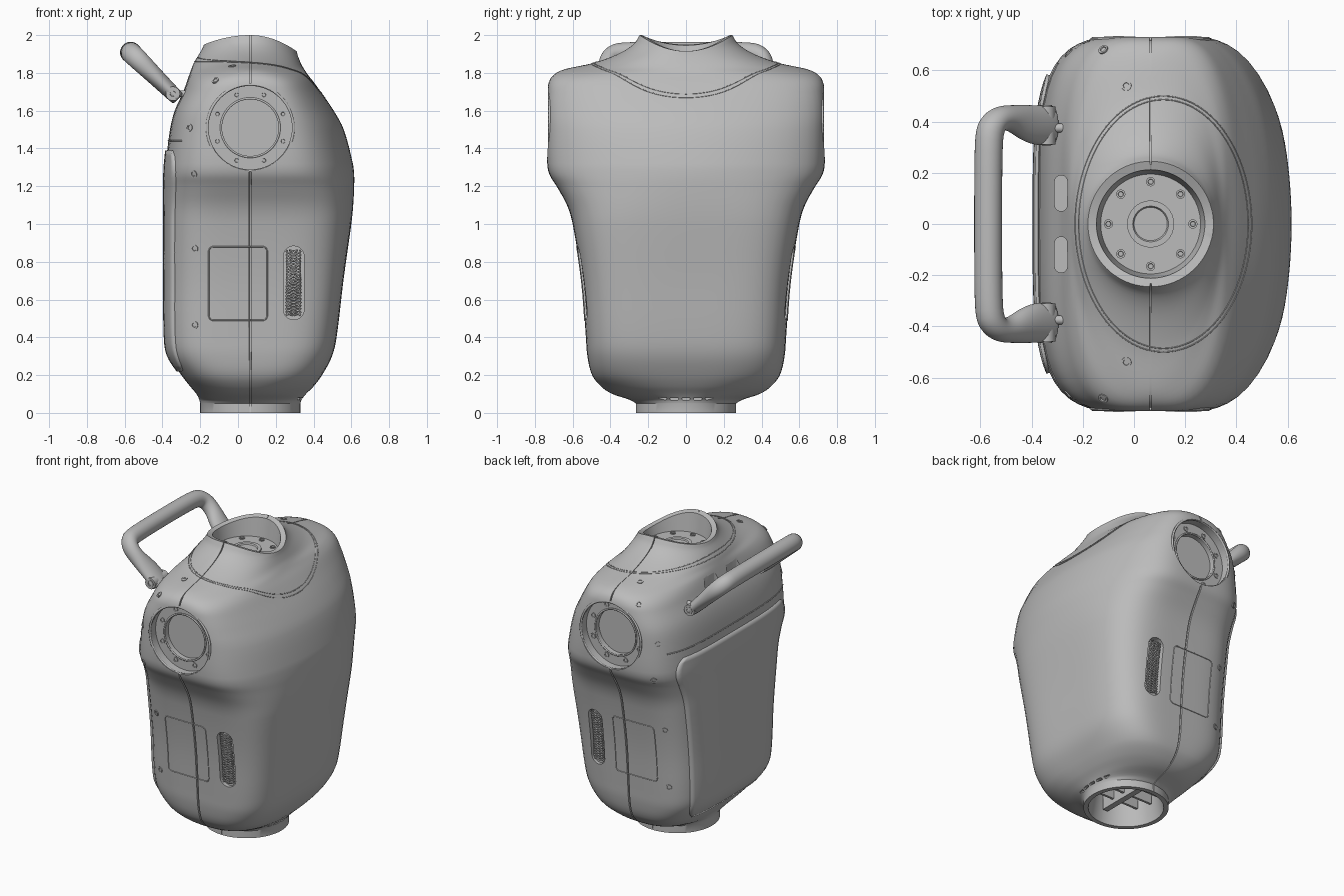
import bpy, bmesh
from math import sin, cos, pi, copysign
from mathutils import Vector
from mathutils.bvhtree import BVHTree

cube = bpy.data.objects.get("Cube")
if cube:
    bpy.data.objects.remove(cube)

grey = bpy.data.materials.new("shell grey")
grey.use_nodes = True
grey.diffuse_color = (0.5, 0.5, 0.5, 1)
grey.node_tree.nodes["Principled BSDF"].inputs["Base Color"].default_value = (0.5, 0.5, 0.5, 1)

CX = 0.065                      # centre line of neck, arms and seam
ARM_Z = 1.51
NECK_Z = 1.86
TAU = 2 * pi


def finish(name, bm):
    bmesh.ops.recalc_face_normals(bm, faces=bm.faces)
    mesh = bpy.data.meshes.new(name)
    bm.to_mesh(mesh)
    bm.free()
    ob = bpy.data.objects.new(name, mesh)
    bpy.context.collection.objects.link(ob)
    mesh.materials.append(grey)
    return ob


def select(ob):
    bpy.ops.object.select_all(action='DESELECT')
    ob.select_set(True)
    bpy.context.view_layer.objects.active = ob


def smooth(ob, angle=0.6):
    select(ob)
    bpy.ops.object.shade_smooth_by_angle(angle=angle)
    return ob


def loft(name, rings, closed=True):
    """Skin a list of rings; closed rings also get end caps."""
    bm = bmesh.new()
    loops = [[bm.verts.new(p) for p in ring] for ring in rings]
    n = len(loops[0])
    for a, b in zip(loops, loops[1:]):
        for i in range(n if closed else n - 1):
            j = (i + 1) % n
            bm.faces.new((a[i], a[j], b[j], b[i]))
    if closed:
        bm.faces.new(loops[0])
        bm.faces.new(loops[-1])
    return finish(name, bm)


def place(axis, a, b, d):
    return {'x': (d, a, b), 'y': (a, d, b), 'z': (a, b, d)}[axis]


def stadium(a, b, w, h, n=32):
    """Rounded slot outline; a circle when w equals h."""
    r, pts = min(w, h) / 2, []
    for i in range(n):
        t = TAU * (i + 0.5) / n
        pts.append((a + r * cos(t) + copysign(w / 2 - r, cos(t)),
                    b + r * sin(t) + copysign(h / 2 - r, sin(t))))
    return pts


def prism(name, outline, axis, lo, hi):
    return loft(name, [[place(axis, a, b, d) for a, b in outline] for d in (lo, hi)])


def lathe(name, profile, loc, normal, n=24):
    q = Vector(normal).to_track_quat('Z', 'Y')
    smooth(loft(name, [[Vector(loc) + q @ Vector((r * cos(TAU * i / n), r * sin(TAU * i / n), h))
                        for i in range(n)] for r, h in profile]))


def bolt(name, loc, normal, r=0.02):
    lathe(name, [(r, -0.01), (r, 0.004), (r * 0.6, 0.004), (r * 0.5, -0.004)], loc, normal, 16)


def tube(name, pts, radius, cyclic=True):
    cu = bpy.data.curves.new(name, 'CURVE')
    cu.dimensions = '3D'
    cu.bevel_depth = radius
    cu.bevel_resolution = 1
    sp = cu.splines.new('POLY')
    sp.points.add(len(pts) - 1)
    for p, co in zip(sp.points, pts):
        p.co = (*co, 1)
    sp.use_cyclic_u = cyclic
    ob = bpy.data.objects.new(name, cu)
    bpy.context.collection.objects.link(ob)
    cu.materials.append(grey)
    select(ob)
    bpy.ops.object.convert(target='MESH')


# Torso sections: height, back x, front x, half width, squareness
KEYS = [(0.05, -.2, .33, .265, 2), (0.07, -.205, .337, .3, 2), (0.1, -.22, .36, .39, 2.3),
        (0.14, -.253, .4, .45, 2.6), (0.2, -.3, .445, .497, 2.9), (0.3, -.365, .498, .522, 3.1),
        (0.4, -.382, .522, .53, 3.2), (0.7, -.385, .558, .553, 3.2), (1.0, -.385, .6, .6, 3.2),
        (1.1, -.385, .61, .63, 3.1), (1.2, -.385, .615, .685, 3), (1.26, -.385, .615, .722, 3),
        (1.32, -.382, .608, .735, 3), (1.5, -.36, .56, .737, 3), (1.6, -.335, .507, .737, 3),
        (1.7, -.29, .438, .733, 2.8), (1.75, -.272, .402, .726, 2.6), (1.79, -.258, .37, .7, 2.3),
        (1.82, -.247, .35, .64, 2), (1.85, -.235, .333, .5, 2), (1.9, -.21, .318, .36, 2),
        (1.95, -.19, .312, .28, 2), (2.0, -.18, .31, .245, 2)]


def section(z):
    i = max(k for k in range(len(KEYS) - 1) if KEYS[k][0] <= z or k == 0)
    a, b = KEYS[i], KEYS[i + 1]
    p, q = KEYS[max(i - 1, 0)], KEYS[min(i + 2, len(KEYS) - 1)]
    h = b[0] - a[0]
    t = (z - a[0]) / h
    out = []
    for k in range(1, 5):
        ma = (b[k] - p[k]) / (b[0] - p[0]) * h
        mb = (q[k] - a[k]) / (q[0] - a[0]) * h
        out.append((2 * t**3 - 3 * t**2 + 1) * a[k] + (t**3 - 2 * t**2 + t) * ma
                   + (3 * t**2 - 2 * t**3) * b[k] + (t**3 - t**2) * mb)
    return out


def point(z, t, grow=0.0, sec=None):
    back, front, w, n = sec or section(z)
    c, s = cos(t), sin(t)
    # The chest is bowed with tight corners, the back is flatter
    bow = 1.45 * max(w - .55, 0) * max(min(n - 2, 1), 0) if c > 0 else 0
    n += (n - 2) * (max(w - .4, 0) * 6 if c > 0 else 1)
    k = (abs(c)**n + abs(s)**n)**(-1 / n)
    reach = front - CX if c > 0 else CX - back
    u = min(max((z - 1.84) / 0.16, 0), 1)
    drop = (0.085 if c > 0 else 0.05) * c * c * u * u
    return (CX + c * k * (reach + grow) * (1 - bow * (s * k)**2), s * k * (w + grow), z - drop)


# Angles round the torso, with a narrow groove at each side for the seam
angles = [(TAU * i / 96, 0) for i in range(96) if i not in (24, 72)]
for mid in (pi / 2, 3 * pi / 2):
    angles += [(mid - .013, 0), (mid - .012, -.012), (mid + .012, -.012), (mid + .013, 0)]
angles.sort()


def cup(z, r):
    return [point(z, t, 0, (CX - r, CX + r, r, 2)) for t, _ in angles]


heights = [a[0] + (b[0] - a[0]) * k / 4 for a, b in zip(KEYS, KEYS[1:]) for k in range(4)] + [2.0]
rings = [cup(0.2, .2), cup(0, .235), cup(0, .265)]
rings += [[point(z, t, g) for t, g in angles] for z in heights]
rings += [cup(1.99, .212), cup(NECK_Z, .195)]
body = loft("torso_shell", rings)
bm = bmesh.new()
bm.from_mesh(body.data)
tree = BVHTree.FromBMesh(bm)
bm.free()


def hit(axis, a, b, side=1, lift=0.0):
    """Point and normal on the torso, seen along an axis."""
    direction = Vector(place(axis, 0, 0, -side))
    loc, nor, _, _ = tree.ray_cast(Vector(place(axis, a, b, 3 * side)), direction)
    return loc + nor * lift, nor


# Cut the arm sockets, side vents, rear slots and lower front slots
cutters = []
for s in (-1, 1):
    cutters += [prism("socket_cutter", stadium(CX, ARM_Z, .45, .45, 64), 'y', s * .665, s * .9),
                prism("socket_cutter", stadium(CX, ARM_Z, .3, .3, 64), 'y', s * .635, s * .8),
                prism("vent_cutter", stadium(.295, .688, .11, .39), 'y', s * .505, s * .8),
                prism("slot_cutter", stadium(-.285, s * .12, .05, .14), 'z', 1.6, 1.78)]
for k in range(-2, 3):
    cutters.append(prism("slot_cutter", stadium(k * .062, .075, .045, .012), 'x', .315, .45))
for c in cutters:
    mod = body.modifiers.new("cut", 'BOOLEAN')
    mod.object = c
    mod.operation = 'DIFFERENCE'
    mod.solver = 'EXACT'
    select(body)
    bpy.ops.object.modifier_apply(modifier=mod.name)
    bpy.data.objects.remove(c)
smooth(body)

for s, side in ((-1, "right"), (1, "left")):
    # Arm socket: lip, inner rim and bolts
    for r, y, d in ((.228, .722, .008), (.155, .668, .006)):
        tube(side + "_socket_rim", [(CX + r * cos(TAU * i / 64), s * y, ARM_Z + r * sin(TAU * i / 64))
                                    for i in range(64)], d)
    for i in range(8):
        t = TAU * (i + .5) / 8
        bolt(side + "_socket_bolt", (CX + .188 * cos(t), s * .667, ARM_Z + .188 * sin(t)), (0, s, 0), .018)
    # Access hatch outline on the flank
    hatch = []
    for qx, qz, start in ((1, 1, 0), (-1, 1, 1), (-1, -1, 2), (1, -1, 3)):
        for k in range(5):
            t = (start + k / 4) * pi / 2
            hatch.append((qx * .13 + .025 * cos(t), .685 + qz * .17 + .025 * sin(t)))
    dense = [(a[0] + (b[0] - a[0]) * k / 6, a[1] + (b[1] - a[1]) * k / 6)
             for a, b in zip(hatch, hatch[1:] + hatch[:1]) for k in range(6)]
    tube(side + "_hatch_line", [hit('y', x, z, s)[0] for x, z in dense], .0035)
    # Woven grille in the side vent
    for k in range(4):
        pts = []
        for i in range(41):
            z = .515 + .345 * i / 40
            pts.append(hit('y', .295 + .04 * sin(i * .8 + k * pi / 2), z, s, -.014)[0])
        tube(side + "_vent_grille", pts, .005, False)
    # Shell fasteners
    for x, z in ((-.23, .87), (-.23, .465), (-.255, 1.51), (-.235, 1.265), (-.12, 1.76)):
        bolt(side + "_shell_bolt", *hit('y', x, z, s))
    bolt(side + "_top_bolt", *hit('z', -.03, s * .54))

# Collar seam: a pair of fine lines
for g in (0, .014):
    tube("collar_seam", [hit('z', .115 + (.345 - g) * cos(TAU * i / 96), (.5 - g) * sin(TAU * i / 96))[0]
                         for i in range(96)], .0025)

# Rear cover panel wrapping the back, with a seam line above it
rows = []
for i in range(41):
    f = i / 40
    span = .735 * (1 - .12 * (abs(2 * f - 1))**14)
    rows.append([point(.22 + 1.17 * f, pi + span * (2 * k / 32 - 1), .011) for k in range(33)])
panel = loft("back_panel", rows, False)
mod = panel.modifiers.new("thickness", 'SOLIDIFY')
mod.thickness = .03
mod.offset = -1
if sum(f.normal.x for f in panel.data.polygons) > 0:
    panel.data.flip_normals()
smooth(panel)
tube("back_seam", [point(1.44, pi + .8 * (k / 20 - 1)) for k in range(41)], .004, False)

# Carry handle: U path as along-arm, y, half width, half thickness
half_path = [(-.04, .385, .08, .036), (-.035, .385, .082, .04), (.06, .385, .082, .045), (.13, .4, .07, .048),
             (.19, .415, .052, .052), (.26, .415, .052, .056), (.305, .375, .062, .058), (.315, .3, .056, .058)]
path = half_path + [(u, -y, w, t) for u, y, w, t in reversed(half_path)]
pivot, along, up = Vector((-.345, 0, 1.69)), Vector((-.715, 0, .7)), Vector((.7, 0, .715))
side_y = Vector((0, 1, 0))
rows = []
for i, (u, y, w, t) in enumerate(path):
    a, b = path[max(i - 1, 0)], path[min(i + 1, len(path) - 1)]
    across = (along * (a[1] - b[1]) + side_y * (b[0] - a[0])).normalized()
    centre = pivot + along * u + side_y * y
    rows.append([centre + across * w * cos(TAU * k / 12) + up * t * sin(TAU * k / 12) for k in range(12)])
handle = loft("carry_handle", rows)
subsurf = handle.modifiers.new("round", 'SUBSURF')
subsurf.levels = subsurf.render_levels = 2
smooth(handle, 3)
for s in (-1, 1):
    smooth(prism("handle_hinge", stadium(-.345, 1.69, .075, .075), 'y', s * .31, s * .46))
    bolt("hinge_bolt", (-.345, s * .46, 1.69), (0, s, 0), .025)
    smooth(prism("hinge_pin", stadium(s * .375, 1.69, .035, .035), 'x', -.35, -.26))

# Neck floor: bolts, centre ring and hub
for i in range(8):
    t = TAU * i / 8
    bolt("neck_bolt", (CX + .165 * cos(t), .165 * sin(t), NECK_Z + .002), (0, 0, 1), .018)
lathe("neck_hub", [(.092, -.01), (.092, .01), (.07, .01), (.065, .002)], (CX, 0, NECK_Z), (0, 0, 1), 32)

# Waist socket: stiffening ribs
for k in (-1, 0, 1):
    w = (.04 - (k * .1)**2)**.5
    prism("waist_rib", [(CX - w, k * .1 - .008), (CX + w, k * .1 - .008),
                        (CX + w, k * .1 + .008), (CX - w, k * .1 + .008)], 'z', .1, .21)
prism("waist_crossbar", [(CX - .02, -.2), (CX + .02, -.2), (CX + .02, .2), (CX - .02, .2)], 'z', .07, .21)
